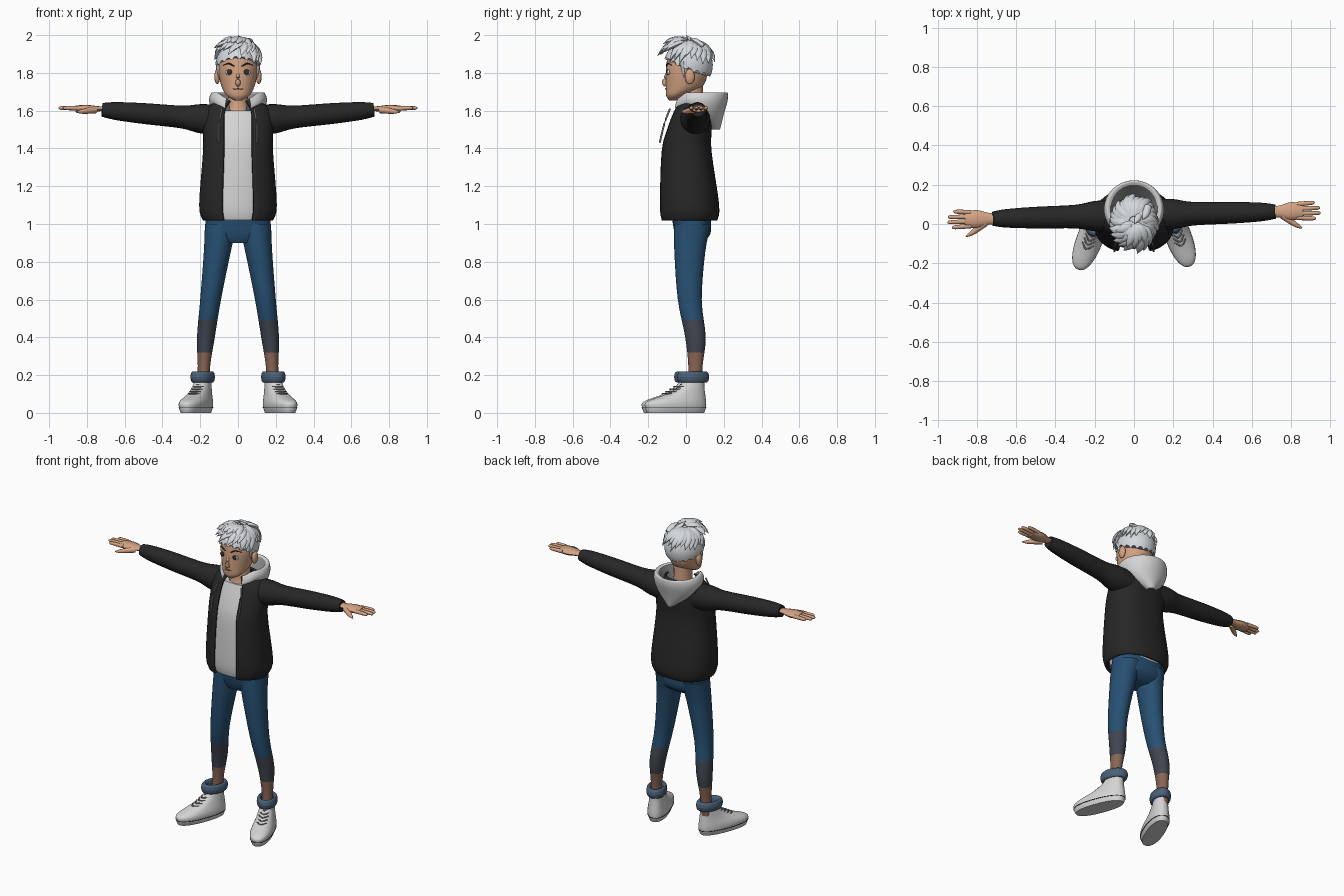
import bpy, bmesh, math, random
from mathutils import Vector

cube = bpy.data.objects.get("Cube")
if cube:
    bpy.data.objects.remove(cube)
random.seed(4)
made = []


def material(name, red, green, blue):
    mat = bpy.data.materials.new(name)
    mat.use_nodes = True
    mat.diffuse_color = (red, green, blue, 1)
    shader = mat.node_tree.nodes["Principled BSDF"]
    shader.inputs["Base Color"].default_value = (red, green, blue, 1)
    return mat


HAIR = material("silver hair", .66, .69, .72)
CLOTH = material("pale cloth", .66, .66, .66)
BLACK = material("black jacket", .02, .02, .02)
DENIM = material("blue denim", .02, .08, .17)
SHIN = material("faded grey denim", .05, .06, .08)
CUFF = material("cuff denim", .07, .12, .19)
SKIN = material("skin", .66, .37, .23)
ANKLE = material("shaded ankle", .25, .13, .09)
DARK = material("dark detail", .03, .03, .02)
LINING = material("grey lining", .25, .25, .25)


def smooth(rows, steps=4):
    """Catmull-Rom interpolation of equal-length rows."""
    out = []
    last = len(rows) - 1
    for i in range(last):
        before, start, end, after = (rows[max(0, min(last, i + j))] for j in (-1, 0, 1, 2))
        for step in range(steps):
            t = step / steps
            out.append([q + t / 2 * (r - p + t * (2 * p - 5 * q + 4 * r - w + t * (3 * (q - r) + w - p)))
                        for p, q, r, w in zip(before, start, end, after)])
    return out + [list(rows[last])]


def skin(name, rings, mat, loop=True, caps=True):
    """Bridge rings of points into one mesh object."""
    bm = bmesh.new()
    verts = [[bm.verts.new(point) for point in ring] for ring in rings]
    count = len(verts[0])
    for low, high in zip(verts, verts[1:]):
        for i in range(count if loop else count - 1):
            j = (i + 1) % count
            bm.faces.new((low[i], low[j], high[j], high[i]))
    if loop and caps:
        bm.faces.new(verts[0][::-1])
        bm.faces.new(verts[-1])
    bmesh.ops.recalc_face_normals(bm, faces=bm.faces)
    mesh = bpy.data.meshes.new(name)
    bm.to_mesh(mesh)
    bm.free()
    mesh.materials.append(mat)
    ob = bpy.data.objects.new(name, mesh)
    bpy.context.collection.objects.link(ob)
    made.append(ob)
    return ob


def stack(name, rows, mat, power=2.0, gap=0, caps=True, middle=0, count=40):
    """Horizontal rings: height, front y, back y, half width, optional centre x."""
    rings = []
    for height, front, back, half, *centre in smooth(rows):
        ring = []
        for i in range(count):
            t = i / (count - 1) if gap else i / count
            angle = math.radians(gap - 90 + t * (360 - 2 * gap))
            c, s = math.cos(angle), math.sin(angle)
            x = half * math.copysign(abs(c) ** (2 / power), c)
            y = (back - front) / 2 * math.copysign(abs(s) ** (2 / power), s)
            ring.append(((centre[0] if centre else middle) + x, (front + back) / 2 + y, height))
        rings.append(ring)
    return skin(name, rings, mat, not gap, caps)


def tube(name, points, widths, mat, flat=1.0, count=12):
    """Sweep an oval along a path; widths is one radius or one per point."""
    if isinstance(widths, float):
        widths = [widths] * len(points)
    rows = smooth([(*point, width) for point, width in zip(points, widths)])
    path = [Vector(row[:3]) for row in rows]
    rings = []
    for i, centre in enumerate(path):
        along = (path[min(i + 1, len(path) - 1)] - path[max(i - 1, 0)]).normalized()
        across = along.cross(Vector((0, 1, 0) if abs(along.z) > .95 else (0, 0, 1))).normalized()
        up = across.cross(along)
        radius = max(rows[i][3], .001)
        turns = [math.tau * j / count for j in range(count)]
        rings.append([centre + radius * (across * math.cos(a) + up * flat * math.sin(a)) for a in turns])
    return skin(name, rings, mat)


def ball(name, x, y, z, size, mat):
    rows = []
    for i in range(9):
        angle = math.pi * (i / 8 - .5)
        c = max(math.cos(angle), .02)
        rows.append((z + size[2] * math.sin(angle), y - size[1] * c, y + size[1] * c, size[0] * c))
    return stack(name, rows, mat, middle=x, count=20)


# Clothing on the trunk; the shirt is the jacket shape drawn inwards
body = [(1.02, -.13, .16, .18), (1.1, -.14, .17, .2), (1.38, -.13, .13, .18),
        (1.5, -.1, .13, .18), (1.6, -.06, .13, .17), (1.65, -.03, .11, .1)]
jacket = stack("jacket", body, BLACK, 2.4, gap=20)
thickness = jacket.modifiers.new("cloth thickness", "SOLIDIFY")
thickness.thickness, thickness.offset = .012, 0
stack("shirt", [(z, front + .016, back - .03, half * .8) for z, front, back, half in body[:-1]], CLOTH, 2.4)
stack("hips", [(.9, -.04, .08, .1), (.95, -.06, .13, .17), (1.07, -.08, .13, .165)], DENIM, 2.3)

# Hood: outer pouch and darker inside, sloping down to the front
rim = (1.69, -.05, .2, .12)
hood = [stack("hood", [(1.5, .13, .18, .02), (1.58, 0, .2, .12), (1.65, -.07, .22, .153),
                       (1.695, -.06, .22, .14), rim], CLOTH, gap=26, caps=False),
        stack("hood_lining", [rim, (1.6, -.03, .12, .08)], LINING, gap=26)]
for ob in hood:
    for vert in ob.data.vertices:
        vert.co.z += .75 * min(vert.co.y, 0)

# Neck and head
stack("neck", [(1.57, -.05, .09, .08), (1.62, -.03, .09, .056), (1.74, -.03, .09, .055)], SKIN)
stack("head", [(1.655, -.09, -.05, .02), (1.68, -.105, 0, .06), (1.73, -.107, .09, .088),
               (1.83, -.105, .12, .106), (1.9, -.09, .11, .09), (1.95, -.03, .07, .05)], SKIN)
tube("nose", [(0, -.1, 1.8), (0, -.115, 1.75), (0, -.1, 1.735)], (.006, .013, .01), SKIN)
tube("mouth", [(x, abs(x) / 5 - .108, 1.715) for x in (-.027, 0, .027)], (.001, .004, .001), ANKLE)


def skull(turn, lift, scale=1.0):
    """Point on the scalp at a turn around z and a lift above level."""
    a, b = math.radians(turn), math.radians(lift)
    return Vector((.118 * scale * math.cos(b) * math.cos(a),
                   .012 + .13 * scale * math.cos(b) * math.sin(a), 1.84 + .13 * scale * math.sin(b)))


def lock(name, turn, top, low, rise, twist):
    points = [skull(turn + twist * t, top + (low - top) * t, 1 + rise * t) for t in (0, .35, .7, 1)]
    tube(name, points, (.013, .027, .021, 0), HAIR, .55, 8)


# Hair cap with a ragged hairline, high in front and low at the nape
cap = []
for i in range(13):
    ring = []
    for j in range(72):
        back = math.sin(math.radians(j * 5))
        hairline = 5 * back * back - 21 * back - 8 + 3 * (-1) ** (j // 2)
        ring.append(skull(j * 5, 89 + (hairline - 89) * i / 12))
    cap.append(ring)
skin("hair_cap", cap, HAIR)

# Flat locks round the sides and back, lifted locks at the front
for i in range(18):
    lock("hair_lock", i * 13.5 - 25, 78, random.uniform(0, 20), random.uniform(.05, .13), -22)
for i in range(9):
    lock("front_lock", i * 14 - 140, 72, random.uniform(16, 34), random.uniform(.25, .36), -28)
for i in range(7):
    lock("quiff_lock", i * 16 - 140, 86, random.uniform(36, 48), random.uniform(.28, .42), -15)
for x, y, tip in ((0, .03, 2), (.04, .05, 1.985), (-.04, -.03, 1.99)):
    tube("crown_spike", [(x + .03, y + .04, 1.94), (x + .02, y, 1.97), (x, y - .03, tip)],
         (.02, .018, 0), HAIR, .8, 8)

# Paired parts
for side, tag in ((1, "left_"), (-1, "right_")):
    def mirror(*points):
        return [(side * x, y, z) for x, y, z in points]

    def arm(*points):
        """Points relative to the arm's slightly turned centre line."""
        return [(side * x, .045 + side * .025 * x + y, z) for x, y, z in points]

    # Face details
    ball(tag + "ear", side * .11, .02, 1.78, (.015, .026, .04), SKIN)
    ball(tag + "eye", side * .045, -.092, 1.803, (.021, .009, .015), CLOTH)
    ball(tag + "iris", side * .044, -.097, 1.805, (.015, .007, .014), DARK)
    tube(tag + "brow", mirror((.02, -.104, 1.835), (.05, -.097, 1.85), (.08, -.075, 1.84)),
         (.003, .004, .001), DARK)
    tube(tag + "sideburn", mirror((.105, -.02, 1.86), (.103, -.01, 1.775)), (.015, .002), HAIR)

    # Sleeve, rising gently to the wrist
    reach = (.1, .2, .3, .5, .65, .72)
    tube(tag + "sleeve", arm(*[(x, 0, 1.54 + .09 * x) for x in reach]),
         (.08, .077, .06, .055, .047, .036), BLACK, count=24)

    # Hand
    tube(tag + "palm", arm(*[(x, 0, 1.61) for x in (.7, .74, .8, .86)]), (.03, .03, .046, .038), SKIN, .45)
    for i in range(4):
        y = i * .023 - .034
        tip = .95 - .012 * (i - 1.4) ** 2
        tube(tag + "finger", arm((.83, y, 1.612), (tip - .015, y * 1.15, 1.614), (tip, y * 1.15, 1.611)),
             (.012, .01, .002), SKIN)
    tube(tag + "thumb", arm((.755, -.02, 1.604), (.82, -.067, 1.596), (.855, -.088, 1.592)),
         (.018, .013, .003), SKIN)

    # Hood cord
    tube(tag + "cord", mirror((.085, -.085, 1.61), (.1, -.115, 1.53), (.1, -.139, 1.43)), .005, LINING)

    # Leg, coloured in bands by height
    leg = [(1, .09, .035, .085), (.85, .11, .02, .071), (.6, .145, .02, .055),
           (.4, .17, .05, .047), (.25, .18, .05, .033), (.13, .185, .045, .033)]
    ob = stack(tag + "leg", [(z, y - r * 1.15, y + r * 1.15, r, side * x) for z, x, y, r in leg], DENIM)
    for mat in (SHIN, ANKLE):
        ob.data.materials.append(mat)
    for face in ob.data.polygons:
        face.material_index = (face.center.z < .5) + (face.center.z < .325)

    # Turn-up: an oval ring with a rounded section
    rows = []
    for i in range(9):
        angle = math.tau * i / 8
        half = .048 + .013 * math.cos(angle)
        rows.append((.19 + .03 * math.sin(angle), half * -1.45, half * 1.45, half))
    foot = [stack(tag + "trouser_cuff", rows, CUFF, caps=False)]

    # Shoe with a sole line and laces
    foot.append(stack(tag + "shoe", [(0, -.26, .06, .055), (.03, -.27, .07, .065), (.06, -.26, .07, .065),
                                     (.1, -.15, .065, .053), (.14, -.08, .06, .045), (.18, -.05, .06, .04)],
                      CLOTH, 2.3))
    foot.append(stack(tag + "sole_line", [(z, -.272, .072, .067) for z in (.028, .032)], DARK, 2.3))
    for i in range(5):
        t = i / 4
        foot.append(tube(tag + "lace", [(x, .09 * t - .16 + abs(x), .1 + .05 * t) for x in (-.03, 0, .03)],
                         .004, LINING))
    for ob in foot:
        ob.rotation_euler.z = side * math.radians(21)
        ob.location = (side * .187, .03 + side * .008, 0)

# Smooth shading with crisp edges
bpy.ops.object.select_all(action="DESELECT")
for ob in made:
    ob.select_set(True)
bpy.context.view_layer.objects.active = jacket
bpy.ops.object.shade_smooth_by_angle(angle=math.radians(50))
